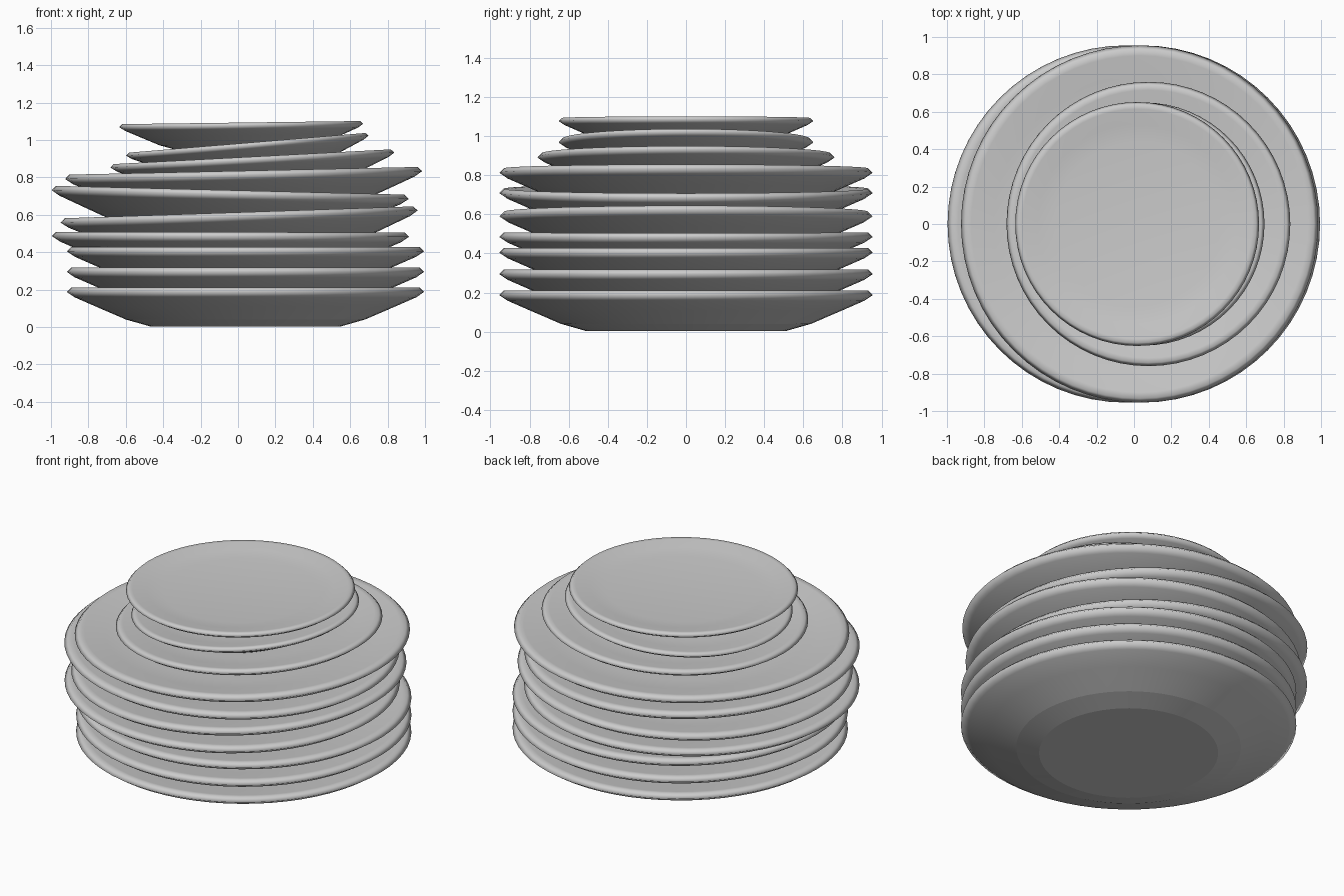
import bpy, bmesh
from math import cos, sin, tau

if "Cube" in bpy.data.objects:
    bpy.data.objects.remove(bpy.data.objects["Cube"])

SEGMENTS = 64
R, RIM_Z = 0.955, 0.187   # rim radius and rim height of a full-size plate

# Half section of a plate (radius, height): underside, rim, then shallow inside
PROFILE = [(0.51, 0.003), (0.64, 0.04), (0.80, 0.109), (0.912, 0.158),
           (0.955, 0.187), (0.932, 0.21), (0.90, 0.207),
           (0.78, 0.187), (0.645, 0.172)]
SHARP_RINGS = (0, 1)      # crisp foot edges


def plate(name, x, z, radius, tilt):
    """Lathe one plate; its origin is the centre of the rim."""
    s = radius / R
    bm = bmesh.new()
    rings = []
    for r, h in PROFILE:
        rings.append([bm.verts.new((r * s * cos(tau * i / SEGMENTS),
                                    r * s * sin(tau * i / SEGMENTS),
                                    (h - RIM_Z) * s)) for i in range(SEGMENTS)])
    for a, b in zip(rings, rings[1:]):
        for i in range(SEGMENTS):
            j = (i + 1) % SEGMENTS
            bm.faces.new((a[i], a[j], b[j], b[i]))
    bm.faces.new(rings[0][::-1])   # flat foot
    bm.faces.new(rings[-1])        # flat eating surface
    bmesh.ops.recalc_face_normals(bm, faces=bm.faces)
    for k in SHARP_RINGS:
        for i in range(SEGMENTS):
            bm.edges.get((rings[k][i], rings[k][i - 1])).smooth = False
    for f in bm.faces:
        f.smooth = True
    mesh = bpy.data.meshes.new(name)
    bm.to_mesh(mesh)
    bm.free()
    ob = bpy.data.objects.new(name, mesh)
    bpy.context.collection.objects.link(ob)
    ob.location = (x, 0, z)
    ob.rotation_euler = (0, -tilt, 0)


# Stack from bottom to top: name, x, rim height, radius, tilt (right side up)
STACK = [
    ("dinner_plate_1", 0.04, 0.187, 0.955, 0.0),
    ("dinner_plate_2", 0.04, 0.294, 0.955, 0.0),
    ("dinner_plate_3", 0.04, 0.404, 0.955, 0.0),
    ("dinner_plate_4", -0.04, 0.484, 0.955, -0.002),
    ("dinner_plate_5", 0.006, 0.59, 0.955, 0.034),
    ("dinner_plate_6", -0.042, 0.708, 0.955, -0.025),
    ("dinner_plate_7", 0.03, 0.812, 0.955, 0.022),
    ("salad_plate", 0.077, 0.892, 0.76, 0.053),
    ("side_plate_1", 0.05, 0.969, 0.65, 0.083),
    ("side_plate_2", 0.017, 1.077, 0.652, 0.013),
]
for item in STACK:
    plate(*item)
